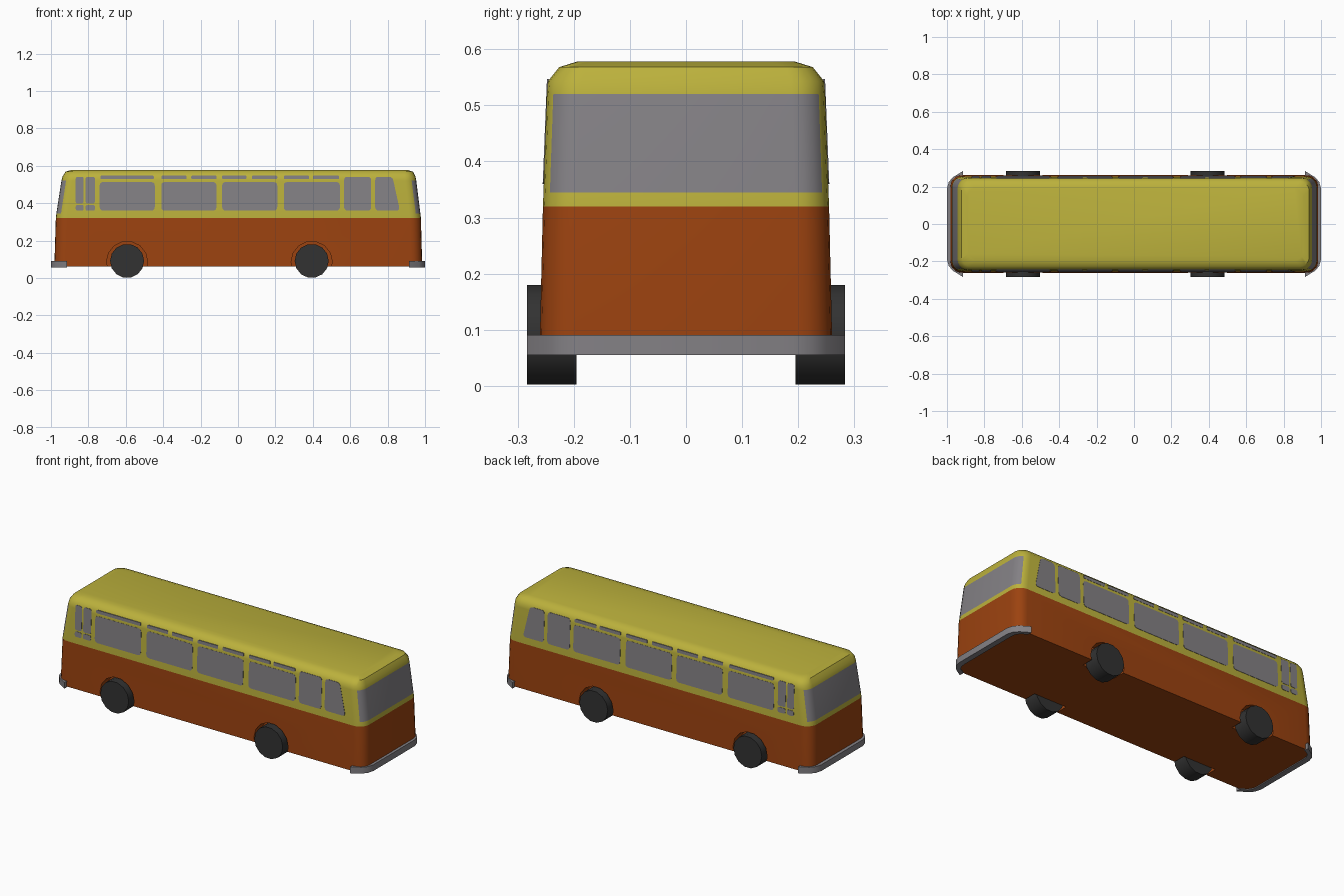
import bpy, bmesh, math
from mathutils import Matrix, Vector

if "Cube" in bpy.data.objects:
    bpy.data.objects.remove(bpy.data.objects["Cube"])


def material(name, rgb):
    m = bpy.data.materials.new(name)
    m.diffuse_color = (*rgb, 1)
    m.use_nodes = True
    m.node_tree.nodes["Principled BSDF"].inputs["Base Color"].default_value = m.diffuse_color
    return m


ORANGE = material("burnt orange", (0.33, 0.055, 0.005))
YELLOW = material("mustard yellow", (0.50, 0.44, 0.045))
GREY = material("glass grey", (0.23, 0.22, 0.235))
BLACK = material("rubber black", (0.032, 0.032, 0.032))


def finish(bm, name, mats, angle=None, recalc=True):
    if recalc:
        bmesh.ops.recalc_face_normals(bm, faces=bm.faces)
    me = bpy.data.meshes.new(name)
    bm.to_mesh(me)
    bm.free()
    for m in mats:
        me.materials.append(m)
    ob = bpy.data.objects.new(name, me)
    bpy.context.collection.objects.link(ob)
    if angle:
        smooth(ob, angle)
    return ob


def activate(ob):
    bpy.ops.object.select_all(action='DESELECT')
    ob.select_set(True)
    bpy.context.view_layer.objects.active = ob


def smooth(ob, angle):
    activate(ob)
    bpy.ops.object.shade_smooth_by_angle(angle=math.radians(angle))


def cylinder(name, x, y, z, r, depth, sides, mat, angle=None):
    bm = bmesh.new()
    mtx = (Matrix.Translation((x, y, z)) @ Matrix.Rotation(math.pi / 2, 4, 'X')
           @ Matrix.Rotation(math.pi / sides, 4, 'Z'))
    bmesh.ops.create_cone(bm, cap_ends=True, segments=sides, radius1=r, radius2=r,
                          depth=depth, matrix=mtx)
    return finish(bm, name, [mat], angle)


# Body: stacked rounded rectangles (z, rear x, front x, half width)
LEVELS = [(0.06, -0.982, 0.985, 0.261), (0.32, -0.974, 0.978, 0.255),
          (0.345, -0.971, 0.975, 0.254), (0.52, -0.944, 0.953, 0.248),
          (0.543, -0.938, 0.949, 0.246), (0.568, -0.922, 0.936, 0.226),
          (0.578, -0.89, 0.905, 0.194)]
SEG, RAD = 5, 0.06


def ring(bm, z, x0, x1, w):
    r = RAD if z < 0.55 else RAD * 0.8
    verts = []
    for q, (sx, sy) in enumerate([(1, 1), (-1, 1), (-1, -1), (1, -1)]):
        cx, cy = (x1 - r if sx > 0 else x0 + r), sy * (w - r)
        for k in range(SEG + 1):
            a = (q + k / SEG) * math.pi / 2
            verts.append(bm.verts.new((cx + r * math.cos(a), cy + r * math.sin(a), z)))
    return verts


bm = bmesh.new()
rings = [ring(bm, *lv) for lv in LEVELS]
n = len(rings[0])
for i in range(len(rings) - 1):
    for j in range(n):
        k = (j + 1) % n
        f = bm.faces.new((rings[i][j], rings[i][k], rings[i + 1][k], rings[i + 1][j]))
        # end windows wrap part of the way round the corners
        mid = (rings[i][j].co + rings[i][k].co) / 2
        wrap = abs(mid.y) < LEVELS[i][3] - 0.011 and abs(mid.x) > 0.9
        f.material_index = 0 if i == 0 else (2 if i == 2 and wrap else 1)
bm.faces.new(rings[0][::-1])
bm.faces.new(rings[-1]).material_index = 1
body = finish(bm, "body", [ORANGE, YELLOW, GREY])

# Wheel arches cut into the skirt, and the wheels
WHEEL_X = (-0.593, 0.394)
for x in WHEEL_X:
    for s in (-1, 1):
        cut = cylinder("arch_cutter", x, s * 0.25, 0.086, 0.11, 0.12, 14, ORANGE)
        mod = body.modifiers.new("arch", 'BOOLEAN')
        mod.object, mod.operation, mod.solver = cut, 'DIFFERENCE', 'EXACT'
        activate(body)
        bpy.ops.object.modifier_apply(modifier=mod.name)
        bpy.data.objects.remove(cut)
        cylinder("wheel", x, s * 0.239, 0.091, 0.091, 0.088, 14, BLACK, 30)
smooth(body, 40)


# Side windows: thin plates lying on the sloping sides
def side_y(z):
    return 0.255 + (z - 0.32) / (0.543 - 0.32) * (0.246 - 0.255)


def rounded(pts, r, seg=3):
    out = []
    for i, p in enumerate(pts):
        p = Vector(p)
        a = p + (Vector(pts[i - 1]) - p).normalized() * r
        b = p + (Vector(pts[(i + 1) % len(pts)]) - p).normalized() * r
        for k in range(seg + 1):
            t = k / seg
            out.append(a * (1 - t) ** 2 + p * 2 * t * (1 - t) + b * t * t)
    return out


def rect(x0, x1, z0, z1):
    return [(x0, z0), (x1, z0), (x1, z1), (x0, z1)]


def window(name, pts, r):
    for s in (-1, 1):
        bm = bmesh.new()
        outline = rounded(pts, r)
        f = bm.faces.new([bm.verts.new((p.x, s * (side_y(p.y) - 0.002), p.y)) for p in outline])
        ext = bmesh.ops.extrude_face_region(bm, geom=[f])
        bmesh.ops.translate(bm, vec=(0, s * 0.004, 0),
                            verts=[v for v in ext["geom"] if isinstance(v, bmesh.types.BMVert)])
        finish(bm, name, [GREY])


for x0, x1 in [(-0.74, -0.445), (-0.41, -0.115), (-0.085, 0.21), (0.245, 0.545)]:
    window("side_window", rect(x0, x1, 0.36, 0.513), 0.02)
for x0, x1 in [(-0.735, -0.45), (-0.41, -0.275), (-0.25, -0.115), (-0.085, 0.045),
               (0.075, 0.21), (0.245, 0.38), (0.4, 0.54)]:
    window("vent_window", rect(x0, x1, 0.528, 0.547), 0.006)
for x0, x1 in [(-0.868, -0.825), (-0.815, -0.765)]:
    window("rear_door_window", rect(x0, x1, 0.398, 0.541), 0.012)
    window("rear_door_pane", rect(x0, x1, 0.36, 0.39), 0.01)
window("front_side_window", rect(0.567, 0.712, 0.36, 0.541), 0.02)
window("front_corner_window", [(0.733, 0.36), (0.866, 0.36), (0.826, 0.541), (0.733, 0.541)], 0.02)

# Bumpers: U-shaped bars wrapped round each end
OUTER = [(0.915, 0.283), (0.968, 0.25), (0.99, 0.225), (1.0, 0.19)]
INNER = [(0.915, 0.255), (0.95, 0.235), (0.965, 0.21), (0.968, 0.185)]
for s, name in ((1, "front_bumper"), (-1, "rear_bumper")):
    bm = bmesh.new()
    out = OUTER + [(x, -y) for x, y in OUTER[::-1]]
    inn = INNER + [(x, -y) for x, y in INNER[::-1]]
    rows = [[bm.verts.new((s * x, y, z)) for x, y in path]
            for path, z in ((out, 0.055), (out, 0.091), (inn, 0.091), (inn, 0.055))]
    for i in range(4):
        a, b = rows[i], rows[(i + 1) % 4]
        for j in range(len(a) - 1):
            bm.faces.new((a[j], a[j + 1], b[j + 1], b[j]))
    for j in (0, -1):
        bm.faces.new([r[j] for r in rows])
    finish(bm, name, [GREY], 35)
